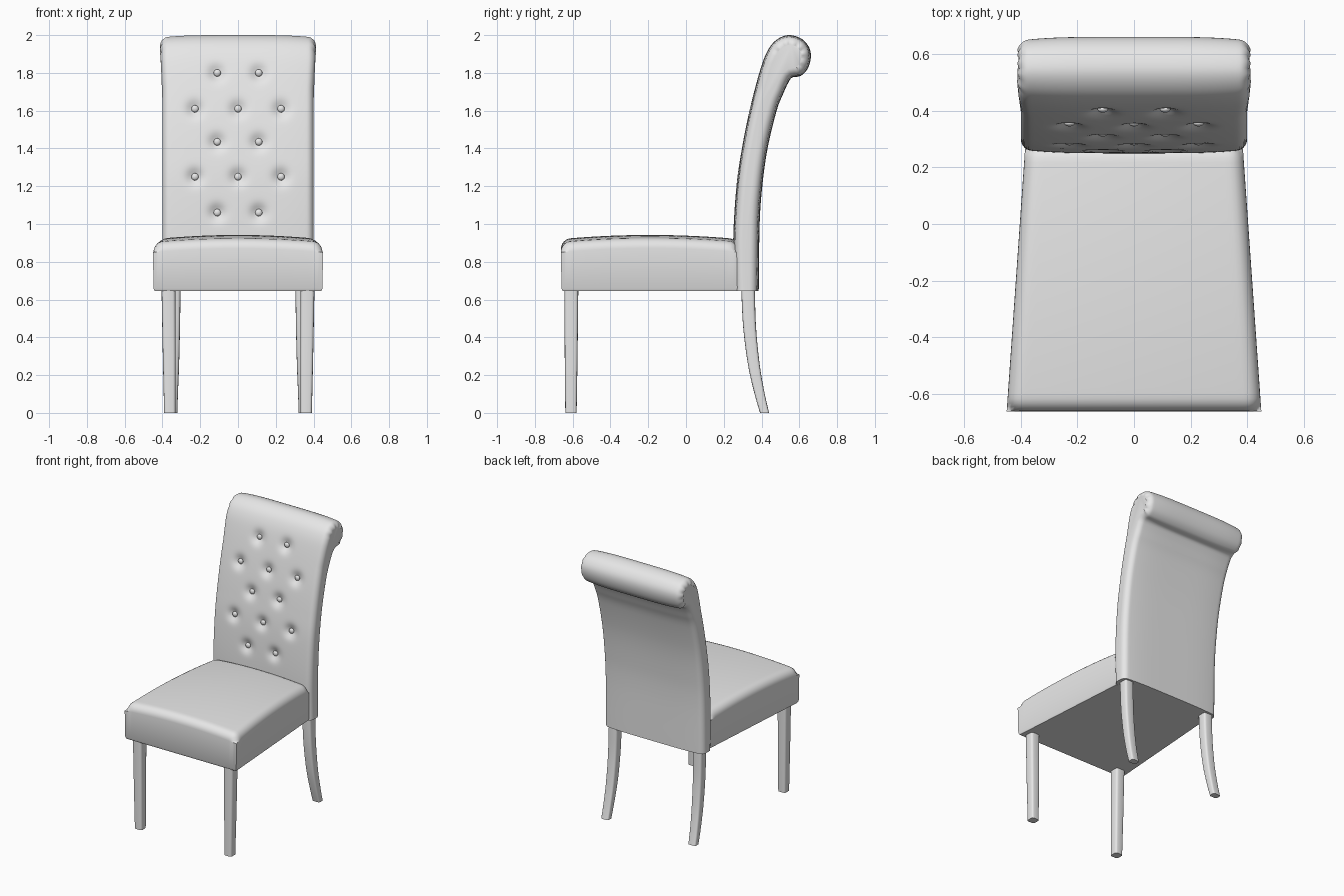
import bpy
import bmesh
from math import sin, cos, pi, hypot, exp, atan2, sqrt, copysign
from mathutils import Vector

if "Cube" in bpy.data.objects:
    bpy.data.objects.remove(bpy.data.objects["Cube"], do_unlink=True)

GREY = (0.8, 0.8, 0.8, 1.0)
grey = bpy.data.materials.new("light grey")
grey.use_nodes = True
grey.diffuse_color = GREY
grey.node_tree.nodes["Principled BSDF"].inputs["Base Color"].default_value = GREY


def finish(name, bm, angle=0.7):
    """Turn a bmesh into a smooth shaded object."""
    bmesh.ops.recalc_face_normals(bm, faces=bm.faces)
    mesh = bpy.data.meshes.new(name)
    bm.to_mesh(mesh)
    bm.free()
    mesh.materials.append(grey)
    obj = bpy.data.objects.new(name, mesh)
    bpy.context.collection.objects.link(obj)
    bpy.ops.object.select_all(action="DESELECT")
    obj.select_set(True)
    bpy.context.view_layer.objects.active = obj
    bpy.ops.object.shade_smooth_by_angle(angle=angle)
    return obj


def spline(points, step):
    """Evenly sampled smooth curve through the points."""
    pts = [Vector(p) for p in points]
    pts = [2 * pts[0] - pts[1]] + pts + [2 * pts[-1] - pts[-2]]
    out = []
    for a, b, c, d in zip(pts, pts[1:], pts[2:], pts[3:]):
        n = max(2, round((c - b).length / step))
        for i in range(n):
            t = i / n
            out.append(0.5 * (2 * b + (c - a) * t + (2 * a - 5 * b + 4 * c - d) * t**2
                              + (3 * b - a - 3 * c + d) * t**3))
    return out + [pts[-2]]


def loft(name, rings, angle=0.7):
    """Skin closed rings of points and cap both ends."""
    bm = bmesh.new()
    loops = [[bm.verts.new(p) for p in ring] for ring in rings]
    for a, b in zip(loops, loops[1:]):
        for i in range(len(a)):
            bm.faces.new((a[i - 1], a[i], b[i], b[i - 1]))
    bm.faces.new(loops[0])
    bm.faces.new(loops[-1])
    return finish(name, bm, angle)


# Backrest: side profile up the front, over the roll and down the rear
profile = spline([(0.255, 0.645), (0.25, 0.92), (0.267, 1.2), (0.296, 1.4), (0.336, 1.6),
                  (0.388, 1.8), (0.428, 1.91), (0.475, 1.972), (0.54, 2.0), (0.61, 1.982),
                  (0.652, 1.935), (0.661, 1.88), (0.643, 1.82), (0.605, 1.783), (0.562, 1.776),
                  (0.54, 1.745), (0.515, 1.69), (0.48, 1.6), (0.432, 1.4), (0.404, 1.2),
                  (0.39, 1.0), (0.385, 0.645)], 0.014)
inward = []
for i in range(len(profile)):
    t = (profile[min(i + 1, len(profile) - 1)] - profile[max(i - 1, 0)]).normalized()
    inward.append(Vector((t.y, -t.x)))

# Button rows alternate between two and three
buttons = []
for row, z in enumerate((1.06, 1.25, 1.435, 1.61, 1.8)):
    buttons += [(x, z) for x in ((-0.11, 0.11) if row % 2 == 0 else (-0.228, 0, 0.228))]

HALF, ROUND = 0.4, 0.036


def back_ring(x, inset, end):
    ring = []
    crown = 0.014 * (x / HALF) ** 4
    for p, n in zip(profile, inward):
        depth = inset + crown
        if n.x > 0.5 and p.y < 1.95:
            depth += sum(0.028 * exp(-(hypot(x - bx, p.y - bz) / 0.04) ** 2)
                         for bx, bz in buttons)
        q = p + n * depth
        swell = min(1, max(0, (p.y - 1.72) / 0.16))
        px = x * (1 + 0.022 * swell)
        # gathered pleats on the ends of the roll
        if p.y > 1.775 and p.x > 0.44:
            px += copysign(0.004, x) * end * sin(11 * atan2(p.y - 1.89, p.x - 0.55))
        ring.append((px, q.x, max(q.y, 0.645)))
    return ring


flat = HALF - ROUND
stations = [(flat * i / 30, 0, 0) for i in range(-30, 31)]
for i in range(1, 8):
    a = i / 7 * pi / 2
    stations.append((flat + ROUND * sin(a), ROUND * (1 - cos(a)), i / 7))
    stations.insert(0, (-flat - ROUND * sin(a), ROUND * (1 - cos(a)), i / 7))
loft("backrest", [back_ring(*s) for s in stations], 0.9)

# Upholstery buttons
bm = bmesh.new()
for x, z in buttons:
    y = min(profile[:len(profile) // 2], key=lambda p: abs(p.y - z)).x
    made = bmesh.ops.create_uvsphere(bm, u_segments=16, v_segments=10, radius=0.019)["verts"]
    bmesh.ops.scale(bm, verts=made, vec=(1, 0.65, 1))
    bmesh.ops.translate(bm, verts=made, vec=(x, y + 0.018, z))
finish("back_buttons", bm)

# Seat: crowned tapering cushion with rounded upper edges
FRONT, REAR, EDGE, N = -0.662, 0.28, 0.05, 36
bm = bmesh.new()
grid = []
for j in range(N + 1):
    v = sin(pi * (j / N - 0.5))
    y = (FRONT + REAR) / 2 + v * (REAR - FRONT) / 2
    half = 0.45 - 0.066 * (y - FRONT) / (REAR - FRONT)
    row = []
    for i in range(N + 1):
        u = sin(pi * (i / N - 0.5))
        dx = max(0, EDGE - half * (1 - abs(u)))
        dy = max(0, EDGE - min(y - FRONT, REAR - y))
        k = min(EDGE, hypot(dx, dy))
        z = 0.942 - 0.02 * u * u - 0.022 * v * v - EDGE + sqrt(EDGE**2 - k * k)
        row.append(bm.verts.new((u * half, y, z)))
    grid.append(row)
for a, b in zip(grid, grid[1:]):
    for i in range(N):
        bm.faces.new((a[i], a[i + 1], b[i + 1], b[i]))
for height, scale in ((0.66, 0.994), (0.645, 0.985)):
    rim = [e for e in bm.edges if e.is_boundary]
    made = bmesh.ops.extrude_edge_only(bm, edges=rim)["geom"]
    for vert in (g for g in made if isinstance(g, bmesh.types.BMVert)):
        vert.co.x *= scale
        vert.co.y = -0.19 + (vert.co.y + 0.19) * scale
        vert.co.z = height
bmesh.ops.holes_fill(bm, edges=[e for e in bm.edges if e.is_boundary])
finish("seat", bm)


# Legs: rounded square sections along a path of (x, y, z, half width, half depth)
def leg(name, path, side):
    rings = []
    for x, y, z, w, d in path:
        ring = []
        for i in range(24):
            c, s = cos(2 * pi * i / 24), sin(2 * pi * i / 24)
            ring.append((side * x + w * copysign(abs(c) ** 0.45, c),
                         y + d * copysign(abs(s) ** 0.45, s), z))
        rings.append(ring)
    loft(name, rings)


front_path = [(0.368, -0.607, 0.66, 0.037, 0.037), (0.364, -0.608, 0.3, 0.034, 0.034),
              (0.361, -0.609, 0, 0.03, 0.03)]
rear_path = spline([(0.34, 0.328, 0.66, 0.036, 0.036), (0.342, 0.337, 0.45, 0.035, 0.034),
                    (0.345, 0.36, 0.25, 0.033, 0.031), (0.349, 0.39, 0.1, 0.031, 0.027),
                    (0.351, 0.416, 0, 0.03, 0.024)], 0.04)
for label, side in (("left", 1), ("right", -1)):
    leg("front_leg_" + label, front_path, side)
    leg("rear_leg_" + label, rear_path, side)
